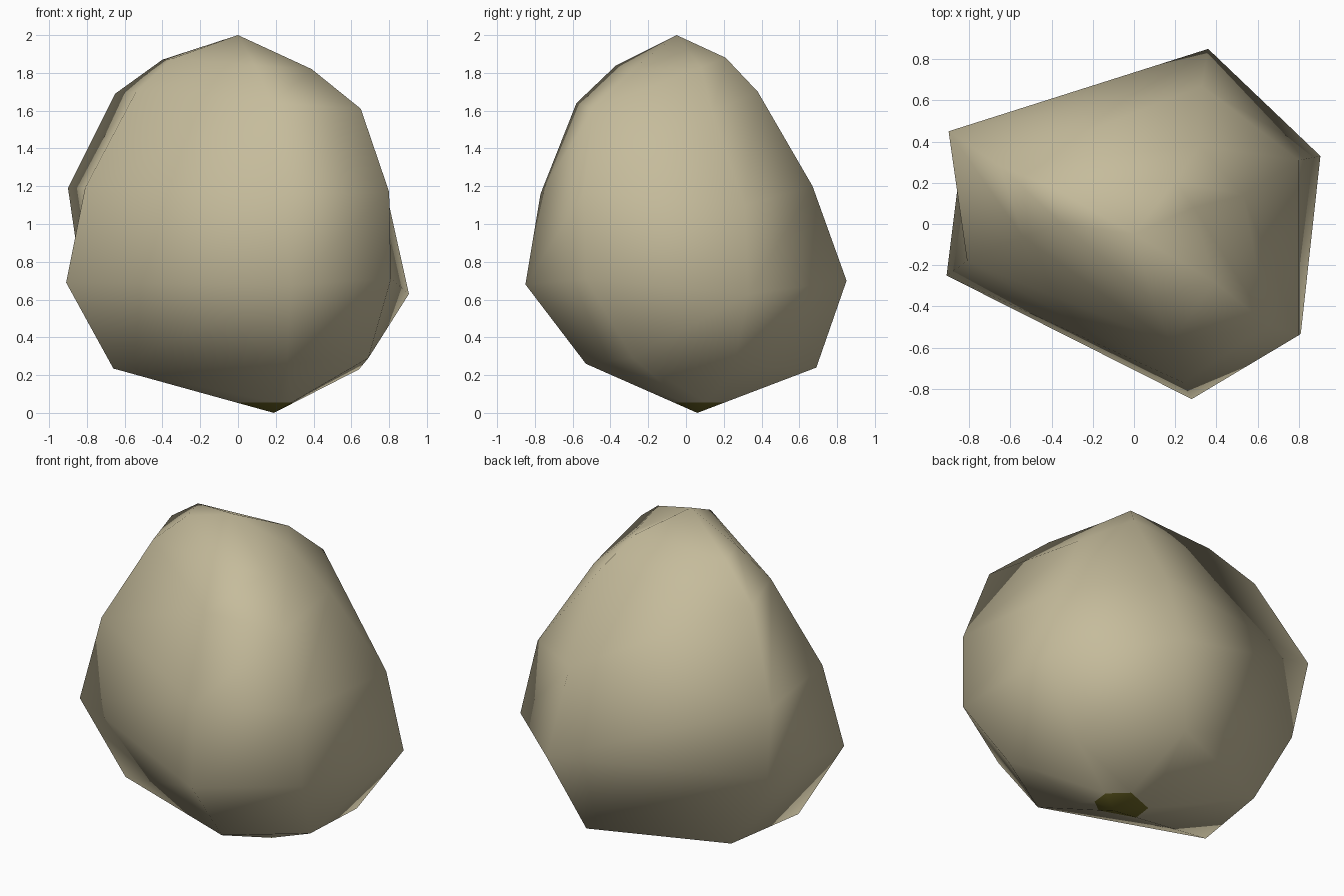
import bpy, bmesh

if "Cube" in bpy.data.objects:
    bpy.data.objects.remove(bpy.data.objects["Cube"])

def material(name, rgb):
    m = bpy.data.materials.new(name)
    m.diffuse_color = (*rgb, 1)
    m.use_nodes = True
    m.node_tree.nodes["Principled BSDF"].inputs["Base Color"].default_value = m.diffuse_color
    return m

# six irregular columns, each running from the top ring down to the bottom ring
columns = [
    [(-.40, .18, 1.87), (-.65, .28, 1.69), (-.90, .45, 1.19), (-.83, .39, .71), (-.57, .37, .23)],      # back left
    [(-.35, .00, 1.875), (-.54, -.06, 1.70), (-.81, -.18, 1.19), (-.91, -.25, .69), (-.66, -.16, .235)],  # front left
    [(.09, -.37, 1.84), (.18, -.58, 1.64), (.24, -.77, 1.16), (.28, -.85, .68), (.26, -.53, .26)],      # front
    [(.39, -.28, 1.82), (.65, -.49, 1.61), (.80, -.54, 1.17), (.81, -.53, .71), (.69, -.28, .29)],      # front right
    [(.29, .08, 1.83), (.53, .14, 1.59), (.80, .31, 1.10), (.905, .33, .63), (.64, .25, .23)],          # back right
    [(.20, .21, 1.88), (.32, .38, 1.70), (.33, .67, 1.20), (.36, .85, .70), (.20, .69, .24)],           # back
]

bm = bmesh.new()
top = bm.verts.new((0, -.05, 2))
bottom = bm.verts.new((.19, .06, 0))
grid = [[bm.verts.new(p) for p in col] for col in columns]
for i, a in enumerate(grid):
    b = grid[(i + 1) % len(grid)]
    bm.faces.new((top, a[0], b[0]))
    for k in range(len(a) - 1):
        bm.faces.new((a[k], a[k + 1], b[k]))
        bm.faces.new((a[k + 1], b[k + 1], b[k]))
    bm.faces.new((a[-1], bottom, b[-1]))
bmesh.ops.recalc_face_normals(bm, faces=bm.faces)

# dark patch on the bottom tip, cut level
bmesh.ops.bisect_plane(bm, geom=bm.verts[:] + bm.edges[:] + bm.faces[:],
                       plane_co=(0, 0, .055), plane_no=(0, 0, 1))
for f in bm.faces:
    f.smooth = True
    f.material_index = 1 if f.calc_center_median().z < .055 else 0

mesh = bpy.data.meshes.new("boulder")
bm.to_mesh(mesh)
bm.free()
mesh.materials.append(material("khaki stone", (.56, .50, .33)))
mesh.materials.append(material("dark olive", (.16, .14, .02)))
bpy.context.collection.objects.link(bpy.data.objects.new("boulder", mesh))
